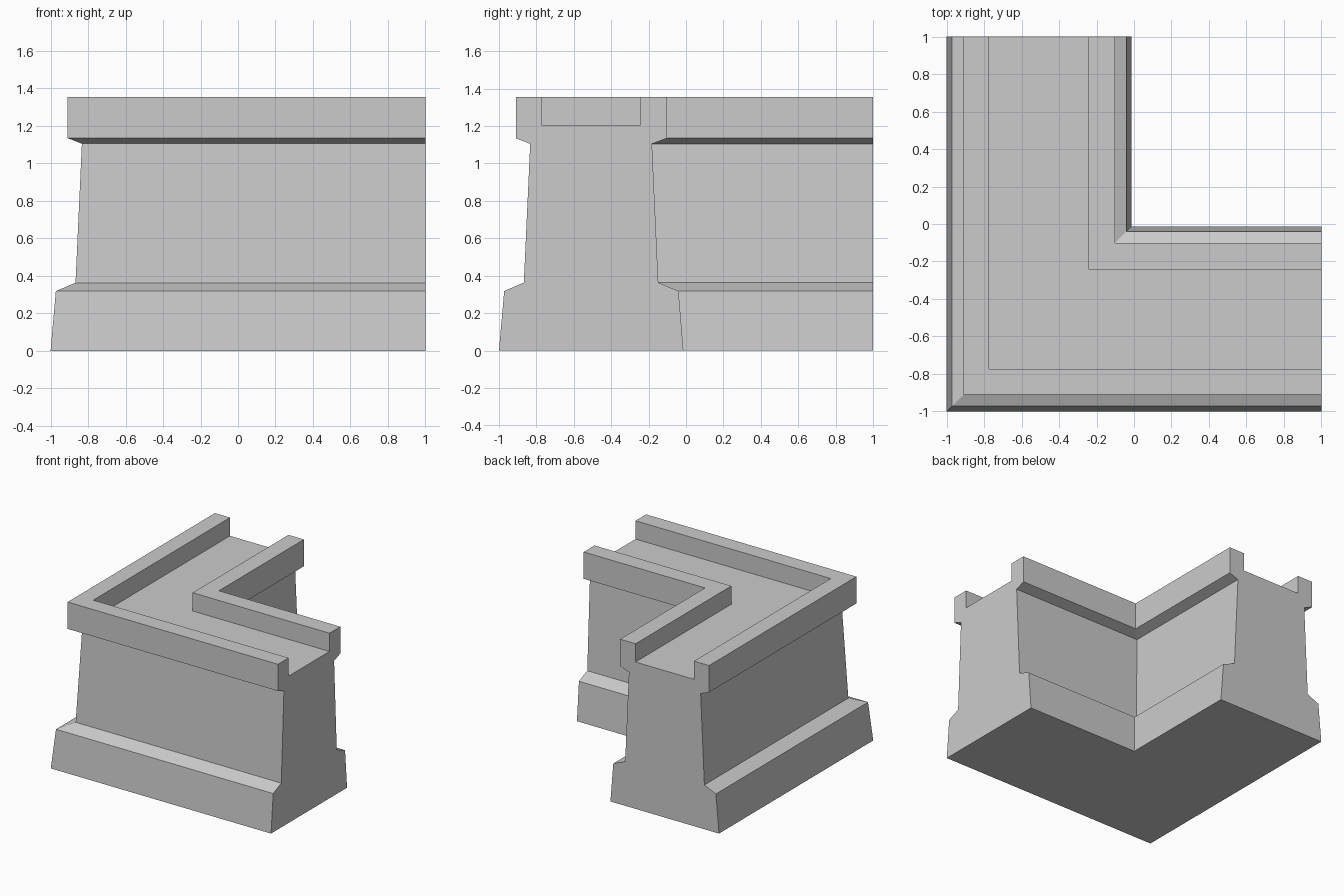
import bpy, bmesh

if "Cube" in bpy.data.objects:
    bpy.data.objects.remove(bpy.data.objects["Cube"])

# Wall cross-section: (offset across the wall, height), outer side to inner side
profile = [
    (-1.0, 0), (-0.972, 0.318), (-0.867, 0.363), (-0.833, 1.105),      # outer plinth and face
    (-0.91, 1.135), (-0.91, 1.355), (-0.773, 1.355), (-0.773, 1.205),  # outer parapet
    (-0.242, 1.205), (-0.242, 1.355), (-0.102, 1.355), (-0.102, 1.135),  # inner parapet
    (-0.182, 1.105), (-0.148, 0.363), (-0.04, 0.318), (-0.014, 0),     # inner face and plinth
]

# Sweep the section round a mitred right-angle corner
bm = bmesh.new()
stations = [lambda d, z: (1, d, z), lambda d, z: (d, d, z), lambda d, z: (d, 1, z)]
rings = [[bm.verts.new(place(d, z)) for d, z in profile] for place in stations]
n = len(profile)
for a, b in zip(rings, rings[1:]):
    for i in range(n - 1):
        j = i + 1
        bm.faces.new((a[i], a[j], b[j], b[i]))

# Underside and the two cut ends
for a, b in zip(rings, rings[1:]):
    bm.faces.new((a[-1], a[0], b[0], b[-1]))
bm.faces.new(rings[0])
bm.faces.new(rings[-1])
bmesh.ops.recalc_face_normals(bm, faces=bm.faces)

mesh = bpy.data.meshes.new("corner_wall")
bm.to_mesh(mesh)
bm.free()
bpy.context.collection.objects.link(bpy.data.objects.new("corner_wall", mesh))
